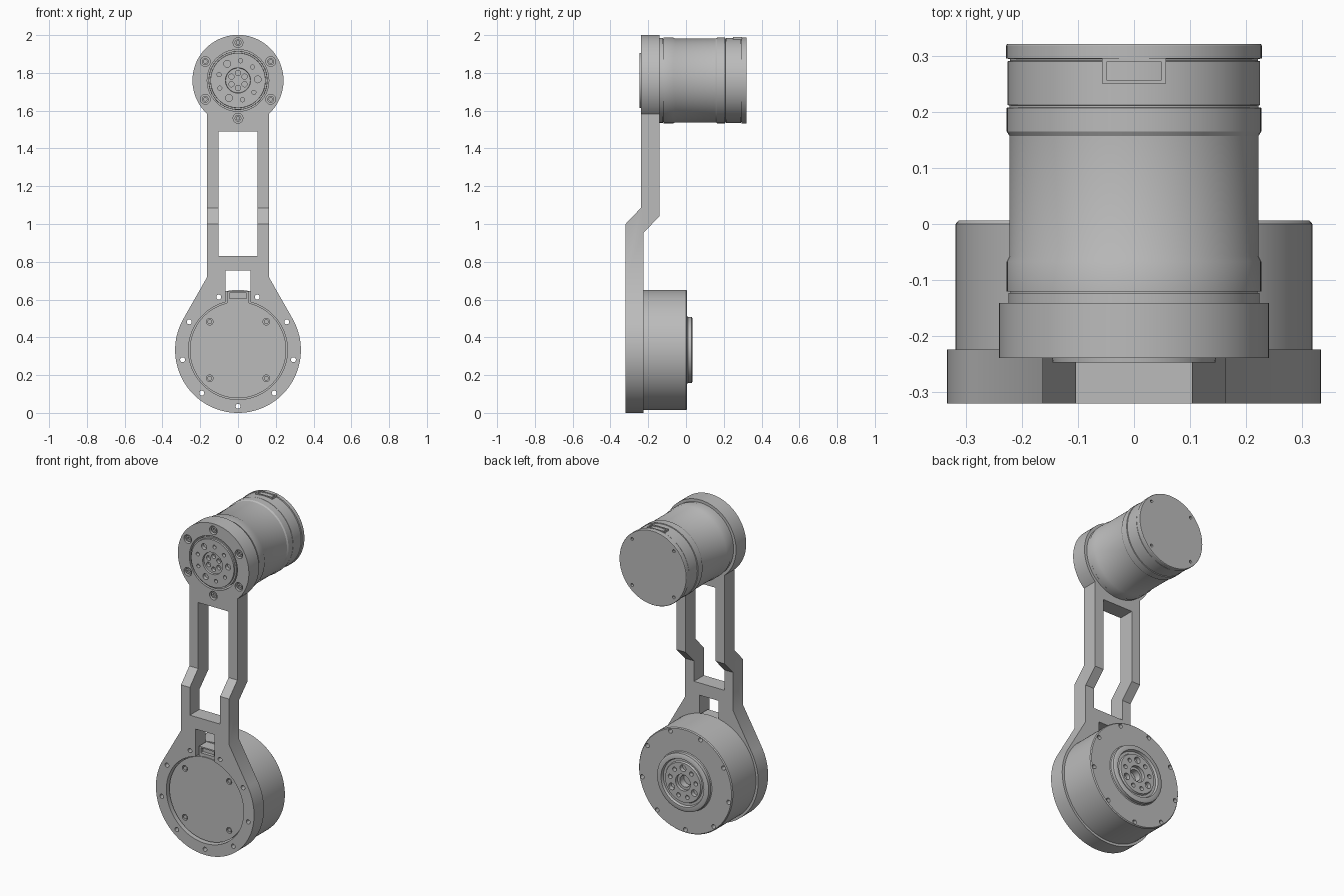
import bpy, bmesh
from math import sin, cos, radians, degrees, acos, atan2, hypot, pi
from mathutils import Matrix, Vector

if "Cube" in bpy.data.objects:
    bpy.data.objects.remove(bpy.data.objects["Cube"], do_unlink=True)

grey = bpy.data.materials.new("machined grey")
grey.use_nodes = True
grey.diffuse_color = (0.5, 0.5, 0.5, 1)
grey.node_tree.nodes["Principled BSDF"].inputs["Base Color"].default_value = (0.5, 0.5, 0.5, 1)

LOW_Z, LOW_R = 0.333, 0.333    # lower joint
TOP_Z, TOP_R = 1.76, 0.241     # upper joint
ARM = 0.163                    # half width of the arm


def finish(name, bm):
    bmesh.ops.recalc_face_normals(bm, faces=bm.faces)
    mesh = bpy.data.meshes.new(name)
    bm.to_mesh(mesh)
    bm.free()
    mesh.materials.append(grey)
    ob = bpy.data.objects.new(name, mesh)
    bpy.context.collection.objects.link(ob)
    return ob


def select(ob):
    bpy.ops.object.select_all(action='DESELECT')
    ob.select_set(True)
    bpy.context.view_layer.objects.active = ob


def smooth(ob):
    select(ob)
    bpy.ops.object.shade_smooth_by_angle(angle=radians(30))


def boolean(ob, other, operation='DIFFERENCE'):
    mod = ob.modifiers.new("cut", 'BOOLEAN')
    mod.operation, mod.solver, mod.object = operation, 'EXACT', other
    select(ob)
    bpy.ops.object.modifier_apply(modifier=mod.name)
    bpy.data.objects.remove(other, do_unlink=True)


def prism(name, points, along):
    """Extrude a closed outline of 3D points along a vector."""
    bm = bmesh.new()
    face = bm.faces.new([bm.verts.new(p) for p in points])
    new = bmesh.ops.extrude_face_region(bm, geom=[face])["geom"]
    bmesh.ops.translate(bm, vec=along, verts=[v for v in new if isinstance(v, bmesh.types.BMVert)])
    return finish(name, bm)


def box(name, x, y, z):
    pts = [(x[0], y[0], z[0]), (x[1], y[0], z[0]), (x[1], y[0], z[1]), (x[0], y[0], z[1])]
    return prism(name, pts, Vector((0, y[1] - y[0], 0)))


def lathe(name, profile, z, steps=96):
    """Turn a profile of (radius, y) about the y axis at height z."""
    bm = bmesh.new()
    verts = [bm.verts.new((r, y, z)) for r, y in profile]
    edges = [bm.edges.new(pair) for pair in zip(verts, verts[1:])]
    bmesh.ops.spin(bm, geom=verts + edges, cent=(0, 0, z), axis=(0, 1, 0),
                   angle=2 * pi, steps=steps)
    bmesh.ops.remove_doubles(bm, verts=bm.verts, dist=1e-5)
    return finish(name, bm)


def ring(z, radius, count, start, sizes):
    """Evenly spaced (x, z, size) spots on a circle."""
    angles = [radians(start + 360 * i / count) for i in range(count)]
    return [(radius * cos(a), z + radius * sin(a), sizes[i % len(sizes)])
            for i, a in enumerate(angles)]


def drill(ob, spots, y0, y1, sides=20):
    bm = bmesh.new()
    for x, z, r in spots:
        place = Matrix.Translation((x, (y0 + y1) / 2, z)) @ Matrix.Rotation(pi / 2, 4, 'X')
        bmesh.ops.create_cone(bm, cap_ends=True, segments=sides, radius1=r, radius2=r,
                              depth=y1 - y0, matrix=place)
    boolean(ob, finish("drill", bm))


def arc(z, radius, a0, a1, steps=72):
    angles = [radians(a0 + (a1 - a0) * i / steps) for i in range(steps + 1)]
    return [(radius * cos(a), -0.4, z + radius * sin(a)) for a in angles]


# Link: front outline crossed with the stepped side outline
shoulder = 0.72
rise = shoulder - LOW_Z
tangent = degrees(atan2(rise, ARM) - acos(LOW_R / hypot(ARM, rise)))
corner = degrees(acos(ARM / TOP_R))
outline = arc(LOW_Z, LOW_R, tangent, -180 - tangent) + [(-ARM, -0.4, shoulder)]
outline += arc(TOP_Z, TOP_R, 180 + corner, -corner) + [(ARM, -0.4, shoulder)]
link = prism("link_arm", outline, Vector((0, 0.4, 0)))
side = [(-0.32, -0.1), (-0.224, -0.1), (-0.224, 0.955), (-0.141, 1.04),
        (-0.141, 2.1), (-0.239, 2.1), (-0.239, 1.085), (-0.32, 1.0)]
boolean(link, prism("side", [(-0.5, y, z) for y, z in side], Vector((1, 0, 0))), 'INTERSECT')
boolean(link, box("window", (-0.103, 0.103), (-0.5, 0), (0.83, 1.49)))
boolean(link, box("slot", (-0.065, 0.065), (-0.5, 0), (0.5, 0.755)))
drill(link, [(0, LOW_Z, 0.262)], -0.5, 0, 96)
drill(link, [(0, TOP_Z, 0.163)], -0.5, 0, 96)
flange_holes = ring(LOW_Z, 0.298, 9, -90, [0.013])
drill(link, flange_holes, -0.5, 0.1)
drill(link, ring(TOP_Z, 0.2, 6, 90, [0.026]), -0.3, -0.215)
smooth(link)

# Screws sunk in the upper flange
for i, (x, z, r) in enumerate(ring(TOP_Z, 0.2, 6, 90, [0.018])):
    screw = lathe(f"flange_screw_{i + 1}", [(0, -0.222), (0.009, -0.222), (0.009, -0.232),
                                            (r, -0.232), (r, -0.21), (0, -0.21)], z, 20)
    screw.location.x = x
    smooth(screw)

# Lower motor with front cover and rear output hub
lower = lathe("lower_motor", [
    (0, -0.3), (0.255, -0.3), (0.255, -0.224), (0.318, -0.224), (0.318, 0.0), (0.313, 0.006),
    (0.18, 0.006), (0.175, 0.01), (0.175, 0.03), (0.165, 0.035), (0.145, 0.035), (0.14, 0.02),
    (0.125, 0.02), (0.12, 0.03), (0.05, 0.03), (0.05, 0.01), (0.035, 0.01), (0.035, -0.03),
    (0, -0.03)], LOW_Z)
drill(lower, flange_holes, -0.5, 0.1)
drill(lower, ring(LOW_Z, 0.088, 9, 90, [0.02, 0.013, 0.013]), 0.005, 0.1)
drill(lower, ring(LOW_Z, 0.212, 4, 45, [0.018]), -0.32, -0.285)
smooth(lower)

# Cover screws
for i, (x, z, r) in enumerate(ring(LOW_Z, 0.212, 4, 45, [0.012])):
    screw = lathe(f"cover_screw_{i + 1}", [(0, -0.297), (r, -0.297), (r, -0.28), (0, -0.28)], z, 16)
    screw.location.x = x
    smooth(screw)

# Lower cable socket
socket = box("lower_socket", (-0.058, 0.058), (-0.295, -0.2), (0.57, 0.643))
boolean(socket, box("port", (-0.045, 0.045), (-0.31, -0.275), (0.605, 0.635)))

# Upper motor with front output hub and flared rear cap
upper = lathe("upper_motor", [
    (0, -0.236), (0.065, -0.236), (0.067, -0.247), (0.145, -0.247), (0.146, -0.236),
    (0.155, -0.236), (0.156, -0.141), (0.224, -0.141), (0.224, -0.123), (0.22, -0.123),
    (0.22, -0.12), (0.227, -0.12), (0.227, -0.067), (0.222, -0.057), (0.222, 0.157),
    (0.227, 0.165), (0.227, 0.207), (0.222, 0.208), (0.222, 0.211), (0.225, 0.212),
    (0.225, 0.29), (0.221, 0.291), (0.221, 0.294), (0.228, 0.295), (0.228, 0.318),
    (0.226, 0.321), (0, 0.321)], TOP_Z)
drill(upper, ring(TOP_Z, 0.04, 6, 30, [0.014]), -0.3, -0.215)
drill(upper, ring(TOP_Z, 0.105, 9, 3, [0.018, 0.011, 0.011]), -0.3, -0.225)
drill(upper, ring(TOP_Z, 0.2, 4, 45, [0.009]), 0.305, 0.4, 12)
smooth(upper)

# Upper cable socket on top of the rear cap
socket = box("upper_socket", (-0.057, 0.057), (0.25, 0.296), (1.9, 1.989))
boolean(socket, box("port", (-0.049, 0.049), (0.257, 0.289), (1.975, 2.1)))
